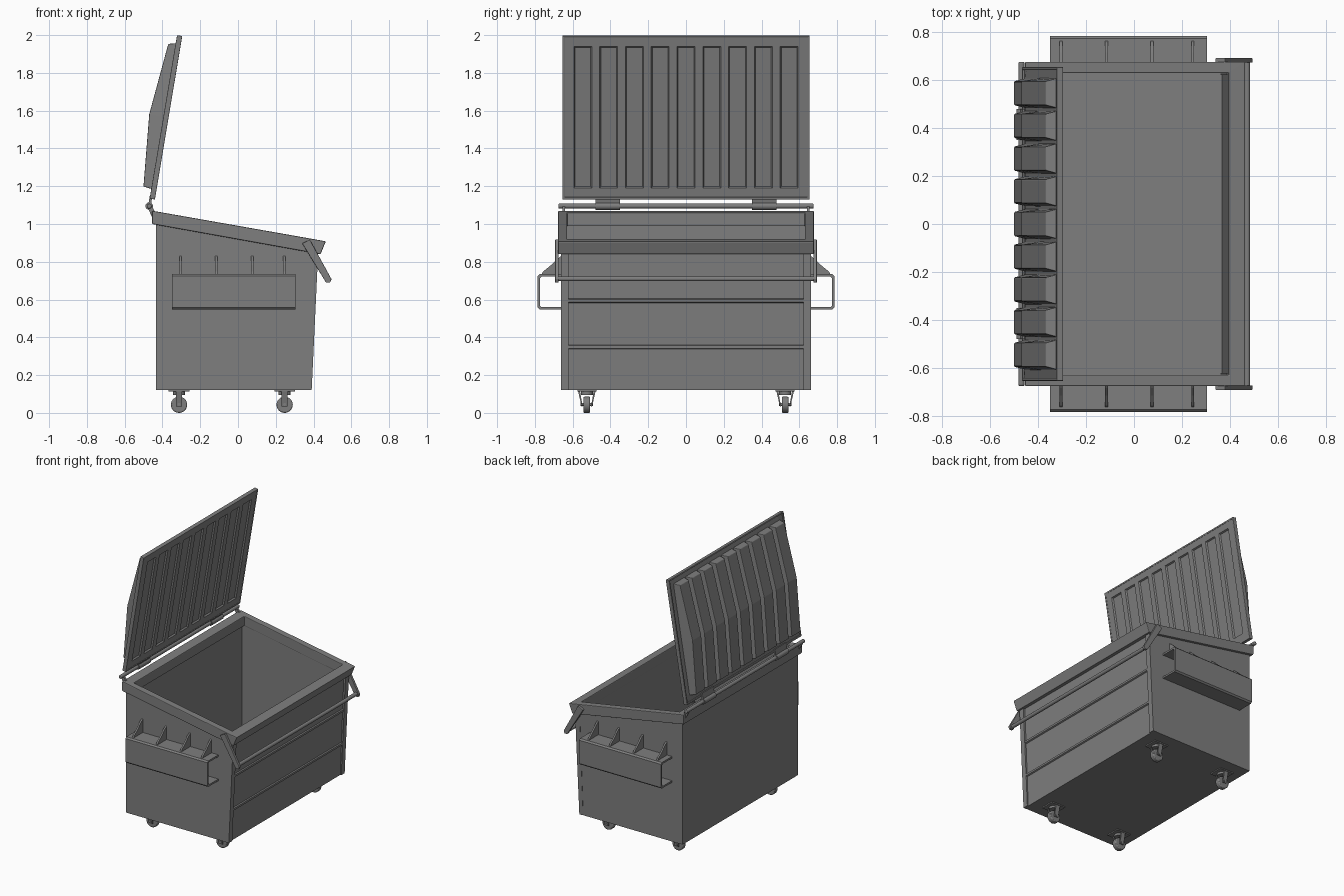
import bpy, bmesh
from math import sin, cos, radians, pi
from mathutils import Vector, Matrix

if "Cube" in bpy.data.objects:
    bpy.data.objects.remove(bpy.data.objects["Cube"])

# Dark grey paint
paint = bpy.data.materials.new("dark_grey")
paint.diffuse_color = (.21, .21, .21, 1)
paint.use_nodes = True
paint.node_tree.nodes["Principled BSDF"].inputs["Base Color"].default_value = paint.diffuse_color


def finish(name, bm, smooth=False, bevel=0):
    bmesh.ops.recalc_face_normals(bm, faces=bm.faces)
    me = bpy.data.meshes.new(name)
    bm.to_mesh(me)
    bm.free()
    me.materials.append(paint)
    ob = bpy.data.objects.new(name, me)
    bpy.context.collection.objects.link(ob)
    if bevel:
        m = ob.modifiers.new("bevel", 'BEVEL')
        m.width, m.segments = bevel, 2
    if smooth:
        bpy.ops.object.select_all(action='DESELECT')
        ob.select_set(True)
        bpy.context.view_layer.objects.active = ob
        bpy.ops.object.shade_smooth_by_angle(angle=radians(35))
    return ob


def prism(name, pts, a, b, axis='y', bevel=0):
    """Extrude a profile: axis y takes (x, z) points, axis x takes (y, z)."""
    ends = [[(p, k, q) if axis == 'y' else (k, p, q) for p, q in pts] for k in (a, b)]
    return loft(name, ends, False, bevel)


def loft(name, loops, closed, bevel=0):
    """Join equal loops; closed joins last to first, otherwise cap the ends."""
    bm = bmesh.new()
    vs = [[bm.verts.new(p) for p in lp] for lp in loops]
    n = len(loops[0])
    for k in range(len(vs) if closed else len(vs) - 1):
        a, b = vs[k], vs[(k + 1) % len(vs)]
        for i in range(n):
            j = (i + 1) % n
            bm.faces.new((a[i], a[j], b[j], b[i]))
    if not closed:
        bm.faces.new(vs[0])
        bm.faces.new(vs[-1])
    return finish(name, bm, bevel=bevel)


def cylinder(name, c, r, length, axis='Y', seg=20, bevel=0):
    bm = bmesh.new()
    rot = Matrix.Rotation(pi / 2, 4, 'X') if axis == 'Y' else Matrix()
    bmesh.ops.create_cone(bm, cap_ends=True, segments=seg, radius1=r, radius2=r,
                          depth=length, matrix=Matrix.Translation(c) @ rot)
    return finish(name, bm, smooth=True, bevel=bevel)


def rect(x0, z0, x1, z1, y):
    return [(x0, -y, z0), (x1, -y, z1), (x1, y, z1), (x0, y, z0)]


# Open bin body and sloped rim
loft("bin_body", [rect(-.435, .12, .382, .12, .66), rect(-.435, 1.03, .412, .88, .66),
                  rect(-.41, 1.03, .397, .88, .632), rect(-.41, .14, .368, .14, .632)], False)
loft("rim", [rect(-.455, 1.0, .437, .84, .677), rect(-.455, 1.07, .465, .908, .677),
             rect(-.39, 1.059, .395, .921, .63), rect(-.39, .988, .395, .847, .63)], True, .005)

# Front panel ribs
for i, z in enumerate((.35, .595)):
    x = .382 + .03 * (z - .12) / .76
    prism(f"front_rib_{i}", [(x - .006, z - .015), (x + .009, z - .008), (x + .009, z + .006),
                             (x - .006, z + .012)], -.623, .623)

# Lid frame of reference: t up along the lid, d out of its back
A = radians(9.5)
U, N = Vector((sin(A), 0, cos(A))), Vector((-cos(A), 0, sin(A)))


def P(y, t, d):
    return Vector((-.44, y, 1.13)) + U * t + N * d


def lid_loop(y, t0, t1, d):
    return [P(-y, t0, d), P(y, t0, d), P(y, t1, d), P(-y, t1, d)]


# Lid edge frame
L, W = .877, .655
loft("lid_frame", [lid_loop(W, 0, L, 0), lid_loop(W, 0, L, .028),
                   lid_loop(W - .012, .012, L - .012, .028),
                   lid_loop(W - .012, .012, L - .012, 0)], True, .003)

# Lid sheet with nine shallow recesses on the inside
bm = bmesh.new()
ts = [.006, .061, .82, L - .006]
ys = [-W + .006]
for i in range(9):
    c = (i - 4) * .1365
    ys += [c - .0475, c + .0475]
ys.append(W - .006)
D, R = .002, .012


def quad(*pts):
    bm.faces.new([bm.verts.new(P(*p)) for p in pts])


for i in range(len(ys) - 1):
    y0, y1 = ys[i], ys[i + 1]
    for k in range(3):
        t0, t1 = ts[k], ts[k + 1]
        outer = [(y0, t0), (y1, t0), (y1, t1), (y0, t1)]
        if i % 2 == 0 or k != 1:
            quad(*[(*p, D) for p in outer])
            continue
        inner = [(y0 + .006, t0 + .006), (y1 - .006, t0 + .006),
                 (y1 - .006, t1 - .006), (y0 + .006, t1 - .006)]
        quad(*[(*p, R) for p in inner])
        for a in range(4):
            b = (a + 1) % 4
            quad((*outer[a], D), (*outer[b], D), (*inner[b], R), (*inner[a], R))
bmesh.ops.remove_doubles(bm, verts=bm.verts, dist=.0005)
lid = finish("lid_sheet", bm)
if lid.data.polygons[0].normal.dot(N) < 0:
    lid.data.flip_normals()
sol = lid.modifiers.new("thickness", 'SOLIDIFY')
sol.thickness, sol.offset, sol.use_even_offset = .018, 1, True

# Bent, tapered ribs on the outside of the lid
for i in range(9):
    c = (i - 4) * .1365
    loops = []
    for tb, tt, d in ((.05, .058, .071), (.44, .44, .104), (.836, .824, .066)):
        loops.append([P(c - .064, tb, .015), P(c - .050, tt, d),
                      P(c + .050, tt, d), P(c + .064, tb, .015)])
    loft(f"lid_rib_{i}", loops, False, .004)

# Hinge rod
cylinder("hinge_rod", (-.47, 0, 1.095), .013, 1.352, bevel=.005)

# Lock bar across the front
cylinder("lock_bar", (.472, 0, .710), .013, 1.38)

for s, side in ((-1, "right"), (1, "left")):
    # Corner posts
    prism(f"corner_post_{side}", [(.36, .12), (.39, .12), (.425, .86), (.388, .86)],
          s * .623, s * .662)
    # Hinge straps, knuckles and lugs
    y0, y1 = s * .35, s * .48
    loft(f"hinge_strap_{side}", [[P(y, -.04, .016), P(y, .02, .016), P(y, .02, .03),
                                  P(y, -.04, .03)] for y in (y0, y1)], False)
    cylinder(f"hinge_knuckle_{side}", (-.47, s * .415, 1.095), .02, .13)
    prism(f"hinge_lug_{side}", [(-.452, 1.03), (-.435, 1.06), (-.46, 1.098), (-.48, 1.09)],
          s * .64, s * .655)
    # Lock bar arms
    prism(f"lock_arm_{side}", [(.34, .897), (.38, .918), (.495, .708), (.488, .69), (.466, .69)],
          s * .674, s * .693, bevel=.003)
    # Fork pocket channel
    prism(f"fork_pocket_{side}", [(s * y, z) for y, z in (
        (.655, .547), (.775, .547), (.785, .557), (.785, .725), (.775, .735), (.655, .735),
        (.655, .722), (.765, .722), (.772, .715), (.772, .567), (.765, .56), (.655, .56))],
          -.35, .305, 'x')
    # Gussets over the pocket
    for i, x in enumerate((-.305, -.115, .075, .245)):
        prism(f"pocket_gusset_{side}_{i}", [(s * y, z) for y, z in (
            (.655, .733), (.765, .733), (.757, .748), (.715, .782), (.685, .812), (.655, .835))],
              x - .006, x + .006, 'x')
    # Casters
    for x, end in ((-.312, "back"), (.247, "front")):
        y, tag = s * .525, f"{end}_{side}"
        prism(f"caster_plate_{tag}", [(x - .055, .112), (x + .055, .112), (x + .055, .122),
                                      (x - .055, .122)], y - .05, y + .05)
        cylinder(f"caster_swivel_{tag}", (x, y, .104), .032, .016, 'Z')
        cylinder(f"caster_wheel_{tag}", (x, y, .043), .043, .036, seg=28, bevel=.006)
        cylinder(f"caster_axle_{tag}", (x, y, .045), .008, .066, seg=12)
        for k in (-1, 1):
            prism(f"caster_fork_{tag}_{k}", [(y + k * o, z) for o, z in (
                (.022, .034), (.028, .034), (.046, .114), (.036, .114))],
                  x - .016, x + .016, 'x')
